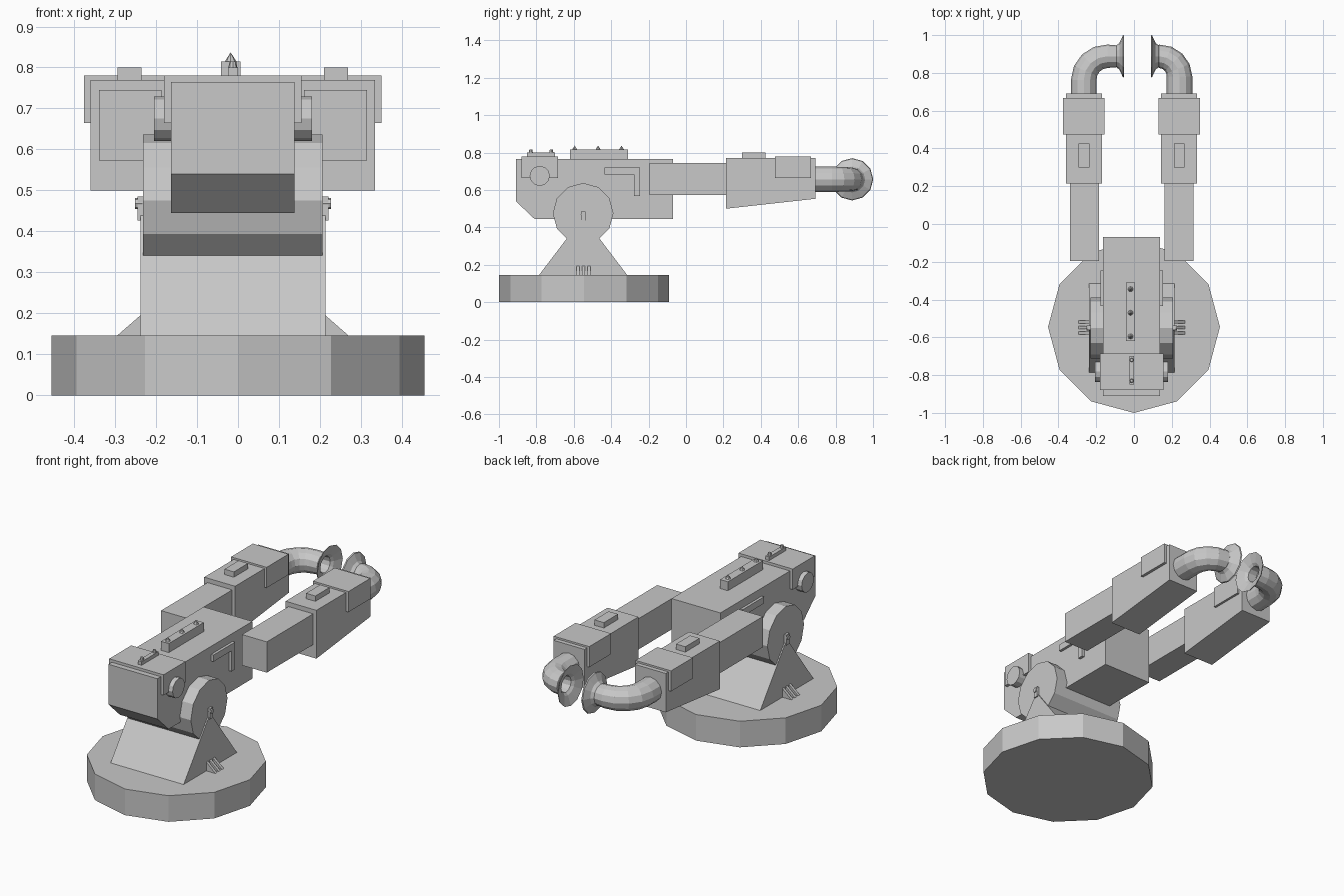
import bpy, bmesh, math
from mathutils import Vector

if "Cube" in bpy.data.objects:
    bpy.data.objects.remove(bpy.data.objects["Cube"])

grey = bpy.data.materials.new("plain grey")
grey.use_nodes = True
GREY = (0.58, 0.58, 0.58, 1)
grey.diffuse_color = GREY
grey.node_tree.nodes["Principled BSDF"].inputs["Base Color"].default_value = GREY

MID = -0.0125          # centre line of the arm assembly
SIDES = (("right", -1), ("left", 1))


def finish(name, bm):
    bmesh.ops.recalc_face_normals(bm, faces=bm.faces)
    mesh = bpy.data.meshes.new(name)
    bm.to_mesh(mesh)
    bm.free()
    mesh.materials.append(grey)
    obj = bpy.data.objects.new(name, mesh)
    bpy.context.collection.objects.link(obj)
    return obj


def loft(name, rings):
    """Skin a list of equally long point rings and cap both ends."""
    bm = bmesh.new()
    rows = [[bm.verts.new(p) for p in ring] for ring in rings]
    n = len(rows[0])
    for a, b in zip(rows, rows[1:]):
        for i in range(n):
            j = (i + 1) % n
            bm.faces.new((a[i], a[j], b[j], b[i]))
    bm.faces.new(rows[0])
    bm.faces.new(rows[-1])
    return finish(name, bm)


def slab_x(name, profile, x0, x1):
    """Extrude a (y, z) profile along x."""
    return loft(name, [[(x, y, z) for y, z in profile] for x in (x0, x1)])


def box(name, x0, x1, y0, y1, z0, z1):
    return slab_x(name, [(y0, z0), (y1, z0), (y1, z1), (y0, z1)], x0, x1)


def circle(y, z, r, n=12):
    return [(y + r * math.sin(math.tau * i / n), z + r * math.cos(math.tau * i / n))
            for i in range(n)]


def cone(name, x, y, z, r, r_top, height, n=12):
    bm = bmesh.new()
    bmesh.ops.create_cone(bm, cap_ends=True, segments=n, radius1=r, radius2=r_top, depth=height)
    bmesh.ops.translate(bm, verts=bm.verts, vec=(x, y, z + height / 2))
    return finish(name, bm)


def span(s, near, far):
    """Mirrored x range measured from the centre line."""
    return sorted((MID + s * near, MID + s * far))


# Base and swivel pedestal
BASE_Y, BASE_TOP = -0.545, 0.146
cone("base", 0, BASE_Y, 0, 0.455, 0.455, BASE_TOP)
slab_x("pedestal", [(-0.785, BASE_TOP), (-0.315, BASE_TOP), (-0.55, 0.455)], *span(1, -0.226, 0.226))
slab_x("shoulder_drum", circle(-0.55, 0.475, 0.162), *span(1, -0.219, 0.219))

# Body and the parts on its top
slab_x("body", [(-0.91, 0.765), (-0.07, 0.765), (-0.07, 0.445), (-0.81, 0.445), (-0.91, 0.54)],
       *span(1, -0.151, 0.151))
box("front_cap", *span(1, -0.168, 0.168), -0.88, -0.685, 0.665, 0.78)
box("cap_handle", *span(1, -0.012, 0.012), -0.85, -0.70, 0.78, 0.80)
for y in (-0.83, -0.72):
    cone("handle_stud", MID, y, 0.80, 0.011, 0.008, 0.015, 8)
box("top_rail", -0.042, 0.006, -0.62, -0.31, 0.76, 0.815)
for y in (-0.595, -0.47, -0.345):
    cone("rail_stud", -0.018, y, 0.815, 0.014, 0, 0.022, 8)

for side, s in SIDES:
    # Pivot and foot gussets
    box(side + "_pivot_block", *span(s, 0.215, 0.233), -0.562, -0.537, 0.427, 0.485)
    slab_x(side + "_pivot_pin", circle(-0.55, 0.468, 0.013, 8), *span(s, 0.22, 0.239))
    for y in (-0.585, -0.556, -0.526):
        tri = ((0.22, BASE_TOP), (0.282, BASE_TOP), (0.22, 0.2))
        loft(side + "_gusset", [[(MID + s * a, y + d, z) for a, z in tri] for d in (0, 0.016)])

    # Body side details
    slab_x(side + "_body_disc", circle(-0.782, 0.675, 0.054), *span(s, 0.14, 0.193))
    slab_x(side + "_angle_bracket", [(-0.435, 0.72), (-0.245, 0.72), (-0.245, 0.568),
           (-0.277, 0.568), (-0.277, 0.683), (-0.435, 0.683)], *span(s, 0.145, 0.166))

    # Arm
    box(side + "_upper_arm", *span(s, 0.174, 0.327), -0.195, 0.23, 0.573, 0.745)
    slab_x(side + "_forearm", [(0.215, 0.5), (0.692, 0.553), (0.692, 0.77), (0.215, 0.77)],
           *span(s, 0.156, 0.347))
    box(side + "_wrist_cap", *span(s, 0.143, 0.363), 0.475, 0.668, 0.665, 0.78)
    box(side + "_forearm_block", *span(s, 0.223, 0.281), 0.3, 0.425, 0.76, 0.80)


def hose(name, stations, z=0.657, n=12):
    """Sweep a ring along stations of (x, y, radius, heading in degrees from +y)."""
    rings = []
    for x, y, r, heading in stations:
        h = math.radians(heading)
        across = Vector((math.cos(h), -math.sin(h), 0))
        rings.append([Vector((x, y, z)) + r * (math.cos(t) * across + math.sin(t) * Vector((0, 0, 1)))
                      for t in (math.tau * i / n for i in range(n))])
    return loft(name, rings)


def elbow(name, s, x, tip, bend):
    """Hose that turns inwards and ends in an open flared flange."""
    end_y = 0.888
    start_y = end_y - bend
    path = [(x, 0.68, 0.068, 0)]
    for a in (0, 22.5, 45, 67.5, 90):
        t = math.radians(a)
        path.append((x - s * bend * (1 - math.cos(t)), start_y + bend * math.sin(t),
                     0.068 - 0.006 * a / 90, -s * a))
    # Flare, rim and bore
    for back, r in ((0.04, 0.058), (0.025, 0.07), (0.006, 0.11), (0, 0.113), (0.018, 0.06),
                    (0.03, 0.045), (0.08, 0.042)):
        path.append((tip + s * back, end_y, r, -s * 90))
    return hose(name, path)


elbow("right_hose", -1, -0.266, -0.053, 0.125)
elbow("left_hose", 1, 0.241, 0.09, 0.108)
